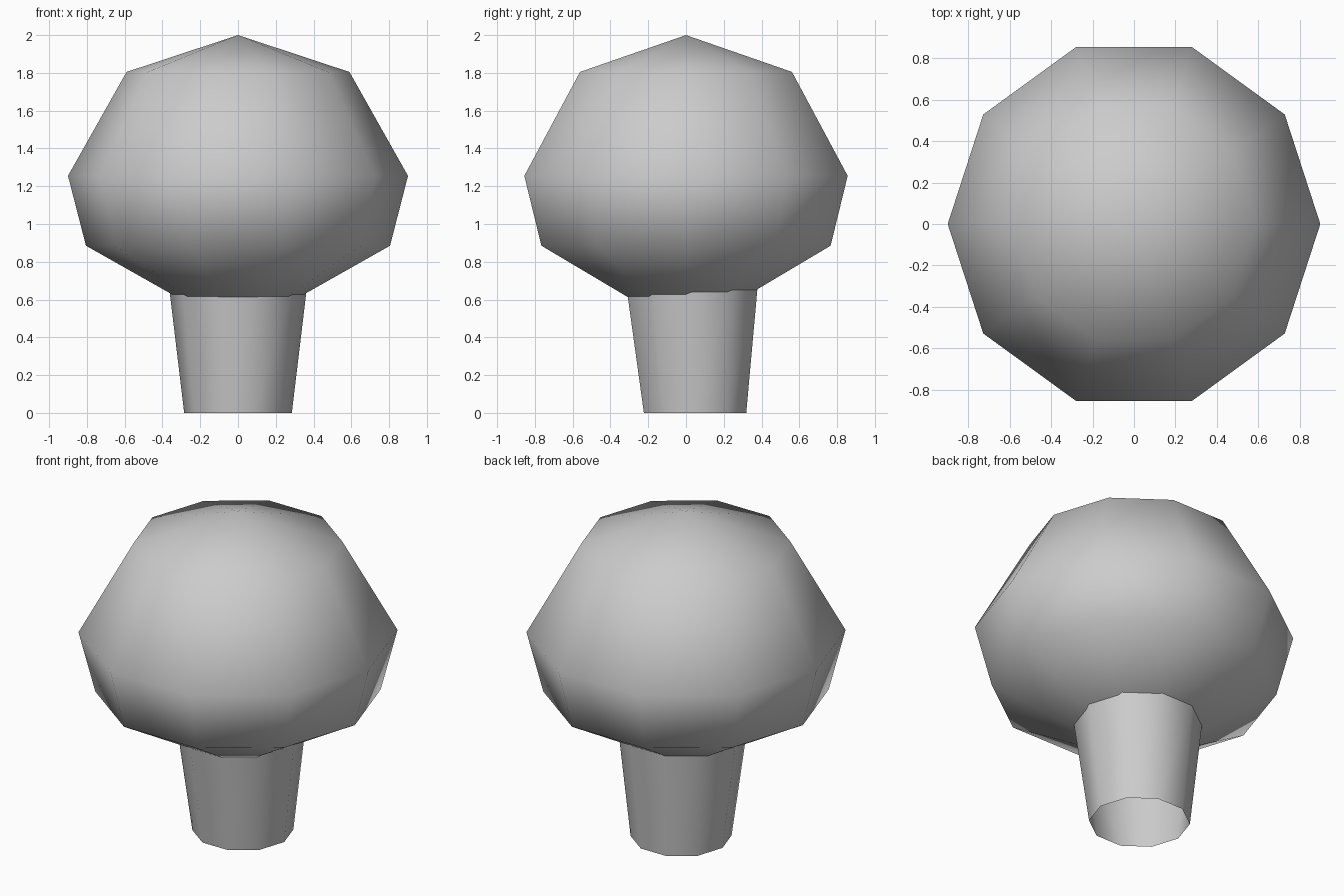
import bpy
import bmesh
from math import cos, sin, tau

SIDES = 10

if "Cube" in bpy.data.objects:
    bpy.data.objects.remove(bpy.data.objects["Cube"])

grey = bpy.data.materials.new("light_grey")
grey.use_nodes = True
colour = (0.6, 0.6, 0.6, 1)
grey.diffuse_color = colour
grey.node_tree.nodes["Principled BSDF"].inputs["Base Color"].default_value = colour


def lathe(name, rings):
    """Smooth ten-sided shape from (radius, y, z) rings; radius 0 is a point."""
    bm = bmesh.new()
    loops = []
    for r, y, z in rings:
        count = SIDES if r else 1
        loops.append([bm.verts.new((r * cos(tau * i / SIDES), y + r * sin(tau * i / SIDES), z))
                      for i in range(count)])
    for low, high in zip(loops, loops[1:]):
        for i in range(SIDES):
            j = (i + 1) % SIDES
            corners = [low[i % len(low)], low[j % len(low)],
                       high[j % len(high)], high[i % len(high)]]
            bm.faces.new(list(dict.fromkeys(corners)))
    for face in bm.faces:
        face.smooth = True
    mesh = bpy.data.meshes.new(name)
    bm.to_mesh(mesh)
    bm.free()
    mesh.materials.append(grey)
    obj = bpy.data.objects.new(name, mesh)
    bpy.context.collection.objects.link(obj)
    return obj


# Rounded crown, pointed at top and bottom
lathe("crown", [(0, 0, 0.43), (0.805, 0, 0.885), (0.9, 0, 1.255),
                (0.59, 0, 1.805), (0, 0, 2)])

# Flared open trunk, leaning slightly forward
lathe("trunk", [(0.285, 0.048, 0), (0.369, 0.031, 0.7)])
